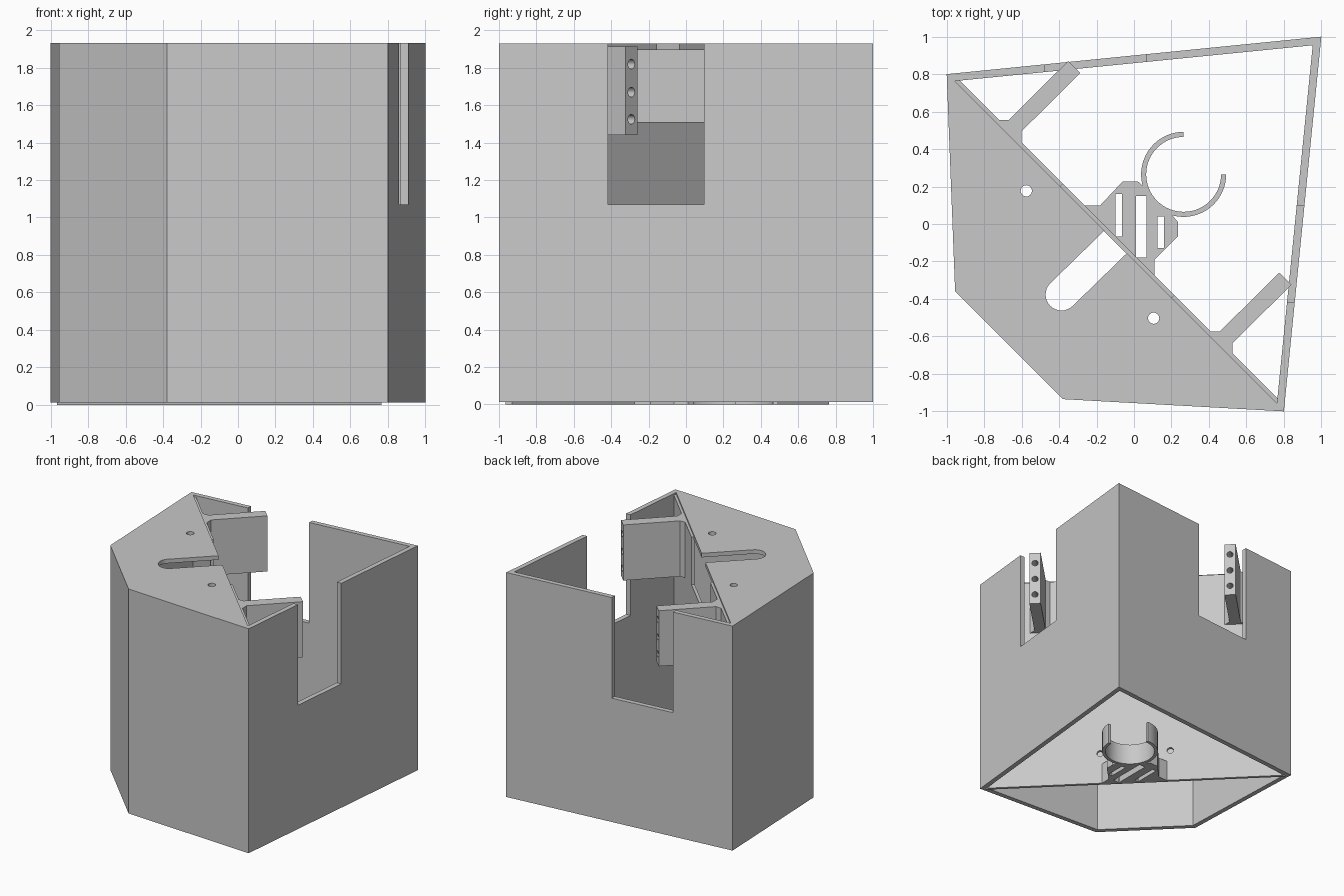
import bpy, bmesh, math
from mathutils import Vector

cube = bpy.data.objects.get("Cube")
if cube:
    bpy.data.objects.remove(cube)

grey = bpy.data.materials.new("light_grey")
grey.use_nodes = True
COLOUR = (0.58, 0.58, 0.58, 1)
grey.diffuse_color = COLOUR
grey.node_tree.nodes["Principled BSDF"].inputs["Base Color"].default_value = COLOUR


def make(name, bm):
    bmesh.ops.recalc_face_normals(bm, faces=bm.faces)
    mesh = bpy.data.meshes.new(name)
    bm.to_mesh(mesh)
    bm.free()
    mesh.materials.append(grey)
    ob = bpy.data.objects.new(name, mesh)
    bpy.context.collection.objects.link(ob)
    return ob


def prism(name, pts, z0, z1):
    """Upright solid with the given plan outline."""
    bm = bmesh.new()
    face = bm.faces.new([bm.verts.new((p[0], p[1], z0)) for p in pts])
    ext = bmesh.ops.extrude_face_region(bm, geom=[face])["geom"]
    bmesh.ops.translate(bm, vec=(0, 0, z1 - z0),
                        verts=[g for g in ext if isinstance(g, bmesh.types.BMVert)])
    return make(name, bm)


def rod(centre, axis, radius, length):
    """Cylinder centred on a point, along an axis."""
    bm = bmesh.new()
    bmesh.ops.create_cone(bm, cap_ends=True, segments=24, radius1=radius,
                          radius2=radius, depth=length)
    turn = Vector((0, 0, 1)).rotation_difference(Vector(axis))
    bmesh.ops.rotate(bm, verts=bm.verts, matrix=turn.to_matrix())
    bmesh.ops.translate(bm, verts=bm.verts, vec=centre)
    return make("cutter", bm)


def cut(ob, cutters):
    for c in cutters:
        c.hide_render = True
        mod = ob.modifiers.new("cut", 'BOOLEAN')
        mod.object, mod.operation, mod.solver = c, 'DIFFERENCE', 'EXACT'
        bpy.context.view_layer.objects.active = ob
        bpy.ops.object.modifier_apply(modifier=mod.name)
        bpy.data.objects.remove(c)


def rect(x0, x1, y0, y1):
    return [(x0, y0), (x1, y0), (x1, y1), (x0, y1)]


def arc(cx, cy, r, a0, a1, n):
    return [(cx + r * math.cos(math.radians(a0 + (a1 - a0) * i / n)),
             cy + r * math.sin(math.radians(a0 + (a1 - a0) * i / n))) for i in range(n + 1)]


S = math.sqrt(0.5)


def diag(t, n):
    """Point at t along the divider and n towards the back corner."""
    return ((n - t) * S, (n + t) * S)


def inset(pts, d):
    """Offset a counter-clockwise outline inwards."""
    out = []
    for i, p in enumerate(pts):
        p, a, b = Vector(p), Vector(pts[i - 1]), Vector(pts[(i + 1) % len(pts)])
        u, v = (p - a).normalized(), (b - p).normalized()
        n1, n2 = Vector((-u.y, u.x)), Vector((-v.y, v.x))
        out.append(p + (n1 + n2) * d / (1 + n1.dot(n2)))
    return out


# outer shell: five walls with two notches
BASE, TOP = 0.012, 1.93
outline = [(-1, 0.8), (-0.955, -0.36), (-0.38, -0.935), (0.8, -1), (1, 1)]
inner = inset(outline, 0.041)
walls = prism("outer_walls", outline, BASE, TOP)
cut(walls, [prism("cutter", inner, -0.5, 2.5),
            prism("cutter", rect(0.7, 1.1, -0.418, 0.095), 1.07, 2.5),
            prism("cutter", rect(-0.475, 0.067, 0.7, 1.1), 1.07, 2.5)])

# top plate over the front half, with a rounded slot and two holes
plate = prism("top_plate", inner[:4], 1.895, TOP)
slot = arc(-0.387, -0.377, 0.085, 135, 315, 16) + [diag(-0.085, 0), diag(0.085, 0)]
cut(plate, [prism("cutter", slot, 1.5, 2.5),
            rod((-0.575, 0.177, 1.9), (0, 0, 1), 0.03, 0.5),
            rod((0.105, -0.503, 1.9), (0, 0, 1), 0.03, 0.5)])

# diagonal divider with a window at the top and two small holes
LID = 1.915
divider = prism("divider", [(-0.965, 0.765), (0.765, -0.965),
                            (0.765, -0.93), (-0.93, 0.765)], 0, LID)
window = [diag(-0.42, -0.3), diag(0.42, -0.3), diag(0.42, 0.1), diag(-0.42, 0.1)]
cut(divider, [prism("cutter", window, 1.51, 2.5)] +
    [rod((*diag(t, -0.13), 0.28), (1, 1, 0), 0.027, 0.4) for t in (-0.287, 0.287)])

# two mounting arms, each with three blind screw holes in its end
for name, dx, dy in (("right_arm", 0, 0), ("left_arm", 1.127, -1.13)):
    shape = [(-0.74, 0.555), (-0.67, 0.555), (-0.352, 0.87), (-0.286, 0.806),
             (-0.6, 0.495), (-0.6, 0.42)]
    arm = prism(name, [(x + dx, y + dy) for x, y in shape], 1.44, LID)
    cut(arm, [rod((dx - 0.319, dy + 0.838, z), (1, 1, 0), 0.026, 0.3)
              for z in (1.525, 1.67, 1.82)])

# slotted bracket at the foot of the divider
CLIP = 0.265
bracket = prism("clip_bracket",
                [(-0.28, 0.1), (-0.18, 0.1), (-0.06, 0.228), (0.02, 0.228), (0.05, 0.2)]
                + arc(CLIP, CLIP, 0.212, 200, 250, 6)
                + [(0.205, 0.045), (0.235, 0.01), (0.235, -0.065), (0.11, -0.19), (0.11, -0.285)],
                0, 0.18)
cut(bracket, [prism("cutter", rect(*r), -0.5, 0.5) for r in (
    (-0.1, -0.065, -0.068, 0.16), (0.01, 0.067, -0.178, 0.15), (0.125, 0.16, -0.128, 0.04))])

# open ring clip
ring = prism("ring_clip", arc(CLIP, CLIP, 0.227, 90, 360, 48)
             + arc(CLIP, CLIP, 0.2, 360, 90, 48), 0, 0.18)

bpy.ops.object.select_all(action='DESELECT')
for ob in (ring, bracket, plate):
    ob.select_set(True)
bpy.context.view_layer.objects.active = ring
bpy.ops.object.shade_smooth_by_angle(angle=math.radians(25))
